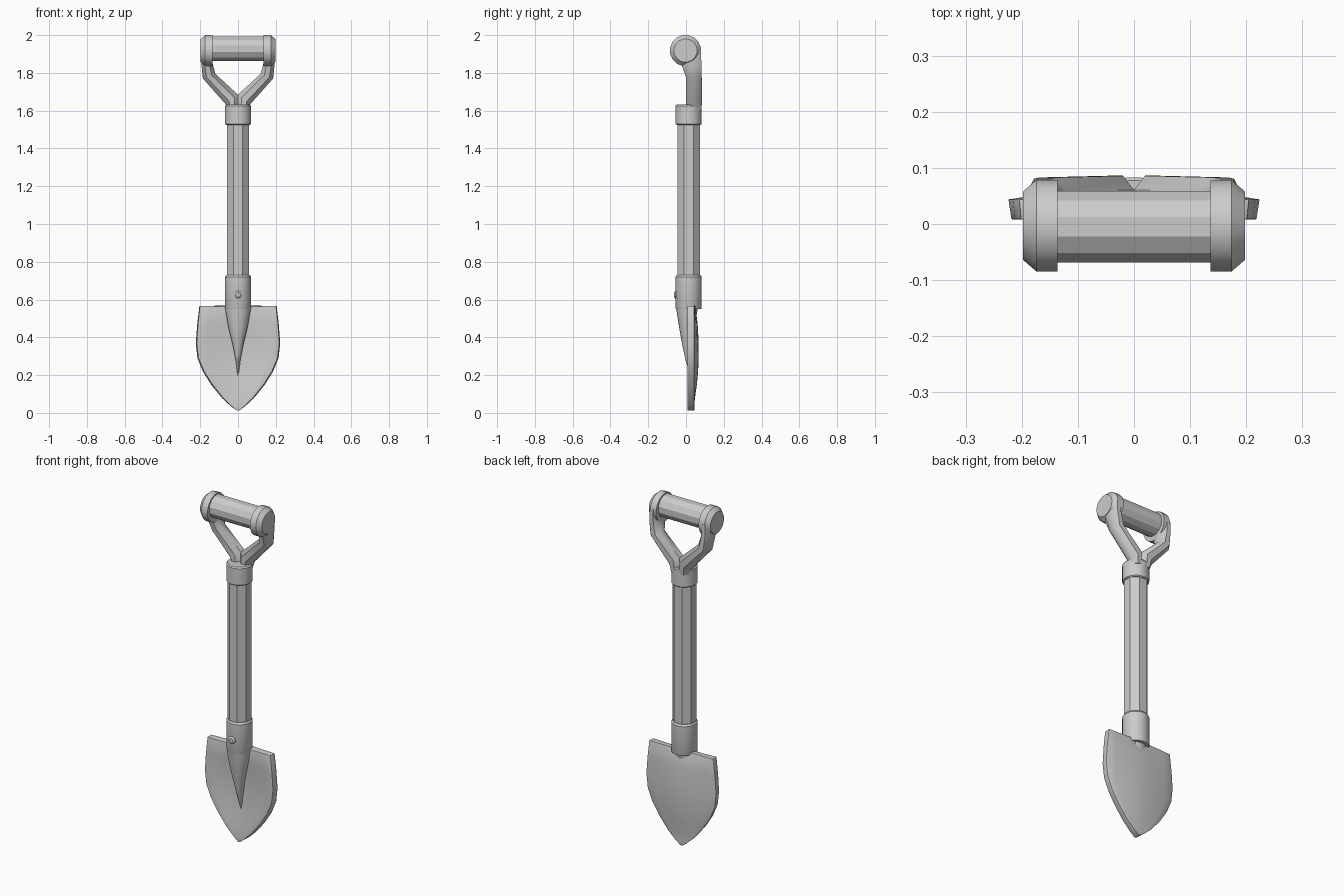
import bpy, math

if "Cube" in bpy.data.objects:
    bpy.data.objects.remove(bpy.data.objects["Cube"])

CY = 0.014  # y of the shaft axis


def make(name, verts, faces, angle=30):
    me = bpy.data.meshes.new(name)
    me.from_pydata(verts, [], faces)
    ob = bpy.data.objects.new(name, me)
    bpy.context.collection.objects.link(ob)
    bpy.ops.object.select_all(action='DESELECT')
    ob.select_set(True)
    bpy.context.view_layer.objects.active = ob
    bpy.ops.object.mode_set(mode='EDIT')
    bpy.ops.mesh.select_all(action='SELECT')
    bpy.ops.mesh.normals_make_consistent(inside=False)
    bpy.ops.object.mode_set(mode='OBJECT')
    if angle:
        bpy.ops.object.shade_smooth_by_angle(angle=math.radians(angle))
    return ob


def loft(name, rings, angle=30):
    n = len(rings[0])
    verts = [p for r in rings for p in r]
    faces = [(i * n + j, i * n + (j + 1) % n, (i + 1) * n + (j + 1) % n, (i + 1) * n + j)
             for i in range(len(rings) - 1) for j in range(n)]
    faces += [tuple(range(n)), tuple(range((len(rings) - 1) * n, len(rings) * n))]
    return make(name, verts, faces, angle)


def lathe(name, profile, n, center, axis='z', angle=30):
    cx, cy, cz = center
    rings = []
    for r, h in profile:
        ring = []
        for k in range(n):
            a = 2 * math.pi * (k + 0.5) / n
            u, v = r * math.cos(a), r * math.sin(a)
            ring.append({'z': (cx + u, cy + v, cz + h), 'x': (cx + h, cy + u, cz + v),
                         'y': (cx + u, cy + h, cz + v)}[axis])
        rings.append(ring)
    return loft(name, rings, angle)


def mirror(ob):
    m = ob.modifiers.new("mirror", 'MIRROR')
    m.use_axis[0] = True


# octagonal shaft
lathe("shaft", [(0.064, 0.60), (0.064, 1.58)], 8, (0, CY, 0), angle=0)

# collar under the handle and socket above the blade
lathe("collar", [(0.064, 1.525), (0.07, 1.53), (0.07, 1.625), (0.064, 1.632)], 20, (0, CY, 0))
lathe("socket", [(0.068, 0.55), (0.07, 0.555), (0.07, 0.72), (0.063, 0.73)], 20, (0, CY, 0))

# tapered spine running from the socket down the blade front
spine = []
for z, rx, front, back in [(0.58, 0.069, -0.055, 0.07), (0.54, 0.066, -0.05, 0.06),
                           (0.45, 0.05, -0.036, 0.045), (0.35, 0.026, -0.018, 0.045),
                           (0.27, 0.011, 0.0, 0.045), (0.19, 0.002, 0.028, 0.045)]:
    c, d = (front + back) / 2, (back - front) / 2
    spine.append([(rx * math.cos(a), c + d * math.sin(a), z)
                  for a in (2 * math.pi * k / 16 for k in range(16))])
loft("spine", spine)

# rivet
lathe("rivet", [(0.022, 0.03), (0.022, -0.006), (0.013, -0.014)], 10, (0, -0.05, 0.625), 'y')

# dished blade
rows = [(0.566, 0.203), (0.47, 0.214), (0.37, 0.221), (0.29, 0.212), (0.22, 0.183),
        (0.15, 0.139), (0.08, 0.083), (0.035, 0.036), (0.012, 0.006)]
cols = 8
verts = []
for z, w in rows:
    dish = 0.024 * max(0, 1 - ((z - 0.33) / 0.27) ** 2)
    for j in range(cols + 1):
        s = 2 * j / cols - 1
        verts.append((w * s, 0.026 + dish * (1 - abs(s) ** 1.6), z))
W = cols + 1
faces = [(i * W + j, i * W + j + 1, (i + 1) * W + j + 1, (i + 1) * W + j)
         for i in range(len(rows) - 1) for j in range(cols)]
blade = make("blade", verts, faces, 0)
sol = blade.modifiers.new("thickness", 'SOLIDIFY')
sol.thickness = 0.036
sol.offset = 0
bev = blade.modifiers.new("rim", 'BEVEL')
bev.width = 0.012
bev.segments = 2
bev.limit_method = 'ANGLE'
bev.angle_limit = math.radians(50)
bpy.ops.object.convert(target='MESH')
bpy.ops.object.shade_smooth_by_angle(angle=math.radians(35))

# forked arms: inner x,z / outer x,z / front y / back y
arm = []
for xi, zi, xo, zo, y0, y1 in [(0, 1.60, 0.055, 1.60, 0.0, 0.08),
                               (0, 1.685, 0.066, 1.635, 0.0, 0.086),
                               (0.12, 1.795, 0.186, 1.77, 0.0, 0.083),
                               (0.137, 1.86, 0.195, 1.86, -0.03, 0.081),
                               (0.14, 1.93, 0.192, 1.93, -0.04, 0.079)]:
    ring = []
    for k in range(8):
        a = math.pi / 4 * (k + 0.5)
        u = 0.5 + 0.5 * math.cos(a) / math.cos(math.pi / 8)
        v = 0.5 + 0.5 * math.sin(a) / math.cos(math.pi / 8)
        ring.append((max(0, xi + (xo - xi) * u), y0 + (y1 - y0) * v, zi + (zo - zi) * u))
    arm.append(ring)
mirror(loft("handle_arm", arm, 40))

# end caps and grip
mirror(lathe("grip_cap", [(0.083, 0.136), (0.083, 0.174), (0.062, 0.198)], 16,
             (0, -0.003, 1.918), 'x', 35))
lathe("grip", [(0.066, -0.15), (0.066, 0.15)], 12, (0, -0.005, 1.928), 'x', 0)
